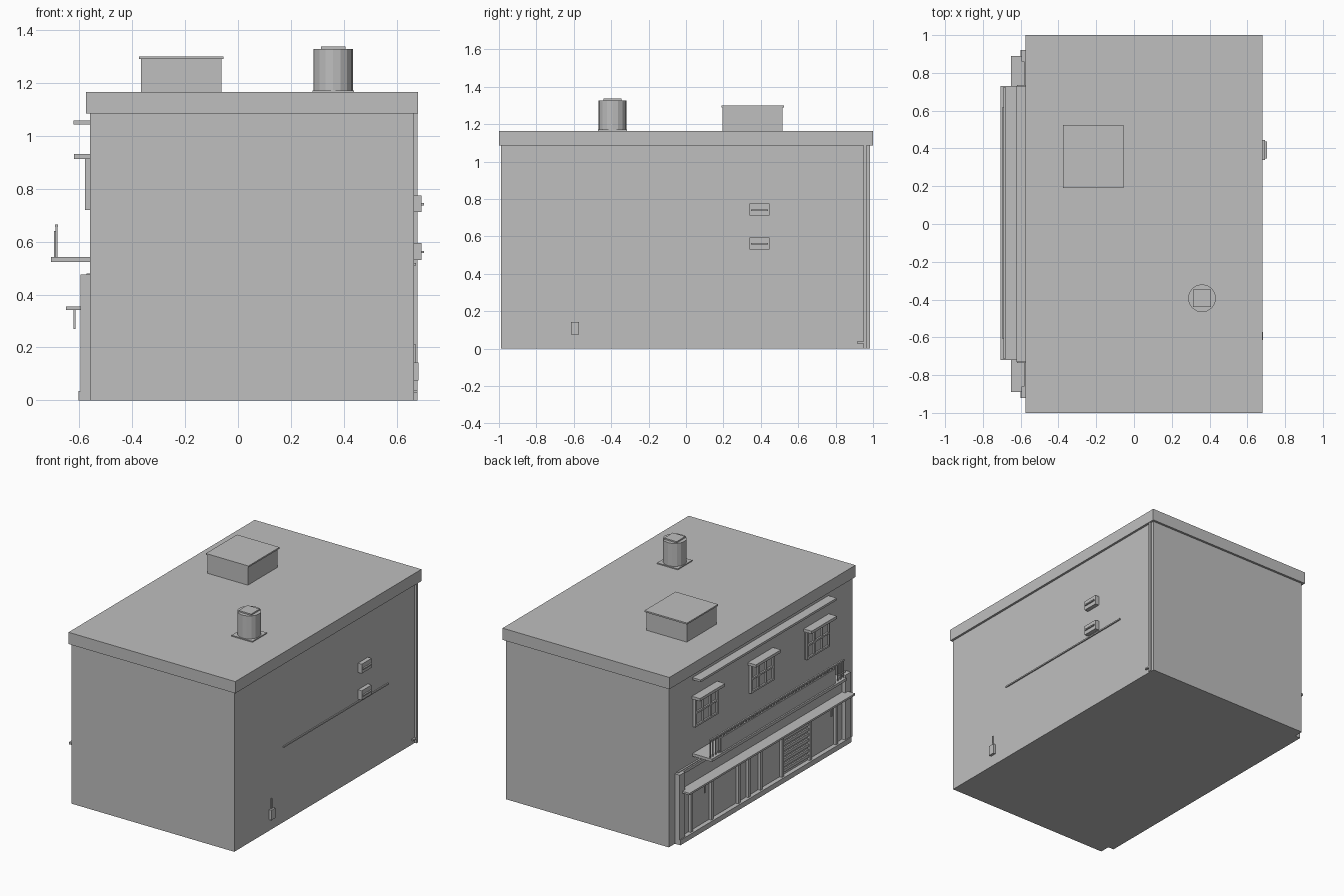
import bpy
import bmesh
from mathutils import Matrix, Vector

if "Cube" in bpy.data.objects:
    bpy.data.objects.remove(bpy.data.objects["Cube"])

grey = bpy.data.materials.new("plain_grey")
grey.use_nodes = True
grey.diffuse_color = (0.52, 0.52, 0.52, 1)
grey.node_tree.nodes["Principled BSDF"].inputs["Base Color"].default_value = grey.diffuse_color

WALL = -0.56   # street facade plane
SIDE = 0.665   # plain side wall plane


def finish(name, bm):
    mesh = bpy.data.meshes.new(name)
    bm.to_mesh(mesh)
    bm.free()
    mesh.materials.append(grey)
    obj = bpy.data.objects.new(name, mesh)
    bpy.context.collection.objects.link(obj)
    return obj


def boxes(name, spans):
    """One object made of boxes, each given as x, y and z ranges."""
    bm = bmesh.new()
    for span in spans:
        low, high = (Vector(v) for v in zip(*span))
        size = Matrix.Diagonal((*(high - low), 1))
        bmesh.ops.create_cube(bm, size=1, matrix=Matrix.Translation((low + high) / 2) @ size)
    return finish(name, bm)


def box(name, x, y, z):
    return boxes(name, [(x, y, z)])


def out(start, end):
    """Range of x, measured outward from the street facade."""
    return (WALL - end, WALL - start)


def around(centre, half):
    return (centre - half, centre + half)


# Main block and roof
box("building_body", (WALL, SIDE), (-0.99, 0.985), (0, 1.09))
box("roof_slab", (-0.575, 0.68), (-1, 1), (1.085, 1.165))

# Roof hatch
box("roof_hatch", (-0.367, -0.063), (0.196, 0.516), (1.16, 1.29))
box("roof_hatch_lid", (-0.375, -0.055), (0.19, 0.525), (1.29, 1.3))

# Roof vent
box("vent_plate", around(0.36, 0.078), around(-0.393, 0.078), (1.16, 1.172))
bm = bmesh.new()
bmesh.ops.create_cone(bm, cap_ends=True, segments=16, radius1=0.074, radius2=0.074, depth=0.16,
                      matrix=Matrix.Translation((0.36, -0.393, 1.248)))
finish("vent_drum", bm)
box("vent_cap", around(0.36, 0.047), around(-0.393, 0.047), (1.325, 1.337))

# Upper facade: ledge, then windows with hoods and glazing bars
box("upper_ledge", out(0, 0.062), (-0.73, 0.73), (1.042, 1.057))
for label, y in (("left", -0.6), ("middle", 0), ("right", 0.6)):
    box(label + "_window_pane", out(0, 0.008), around(y, 0.125), (0.72, 0.915))
    bars = [(out(0, 0.019), around(y + k * 0.042, 0.004), (0.735, 0.895)) for k in (-1, 1)]
    bars += [(out(0, 0.019), around(y + s * 0.115, 0.008), (0.72, 0.915)) for s in (-1, 1)]
    bars += [(out(0, 0.019), around(y, 0.12), around(z, 0.006)) for z in (0.727, 0.815, 0.9)]
    boxes(label + "_window_bars", bars)
    box(label + "_window_hood", out(0, 0.06), around(y, 0.135), (0.913, 0.932))

# Balcony with balusters behind a long board
box("balcony_floor", out(0, 0.146), (-0.72, 0.73), (0.522, 0.541))
count = 49
boxes("balcony_balusters", [
    (out(0.122, 0.129), around(-0.71 + 1.43 * i / (count - 1), 0.004), (0.54, 0.655))
    for i in range(count)])
box("balcony_rail", out(0.12, 0.131), (-0.715, 0.725), (0.655, 0.665))
box("balcony_board", out(0.129, 0.136), (-0.61, 0.62), (0.541, 0.64))

# Shop front: backing, pilasters, plinth and canopy
box("shop_backing", out(0, 0.012), (-0.9, 0.9), (0, 0.48))
boxes("shop_pilasters", [(out(0, 0.036), around(s * 0.89, 0.03), (0, 0.475)) for s in (-1, 1)])
box("shop_fascia_trim", out(0, 0.022), (-0.87, 0.87), (0.455, 0.475))
box("shop_plinth", out(0, 0.042), (-0.92, 0.92), (0, 0.035))
box("shop_canopy", out(0, 0.09), (-0.89, 0.89), (0.342, 0.355))
boxes("canopy_hangers", [(out(0.055, 0.062), around(s * 0.68, 0.007), (0.27, 0.345)) for s in (-1, 1)])

# Shop posts, head rail and slatted shutter
posts = (0.78, 0.56, 0.27, 0.16, 0.03, -0.2, -0.5, -0.78)
boxes("shop_posts", [(out(0, 0.03), around(y, 0.011), (0.03, 0.342)) for y in posts])
box("shop_head_rail", out(0, 0.028), (-0.86, 0.86), (0.322, 0.342))
boxes("shop_shutter_slats", [
    (out(0, 0.022), (-0.49, -0.21), around(0.065 + 0.036 * i, 0.01)) for i in range(8)])

# Side wall: drainpipe, conduit, wall units and meter box
box("drainpipe", (SIDE, 0.678), around(0.957, 0.008), (0, 1.09))
box("drainpipe_foot", (SIDE, 0.678), (0.915, 0.95), (0.028, 0.038))
box("side_conduit", (SIDE, 0.673), (-0.465, 0.66), (0.51, 0.519))
for label, z in (("lower", 0.562), ("upper", 0.743)):
    box(label + "_wall_unit", (SIDE, 0.693), around(0.393, 0.053), around(z, 0.032))
    box(label + "_wall_unit_slot", (SIDE, 0.703), around(0.393, 0.045), around(z - 0.002, 0.004))
box("meter_box", (SIDE, 0.682), around(-0.594, 0.021), (0.075, 0.143))
box("meter_cable", (SIDE, 0.671), around(-0.594, 0.004), (0.143, 0.212))
